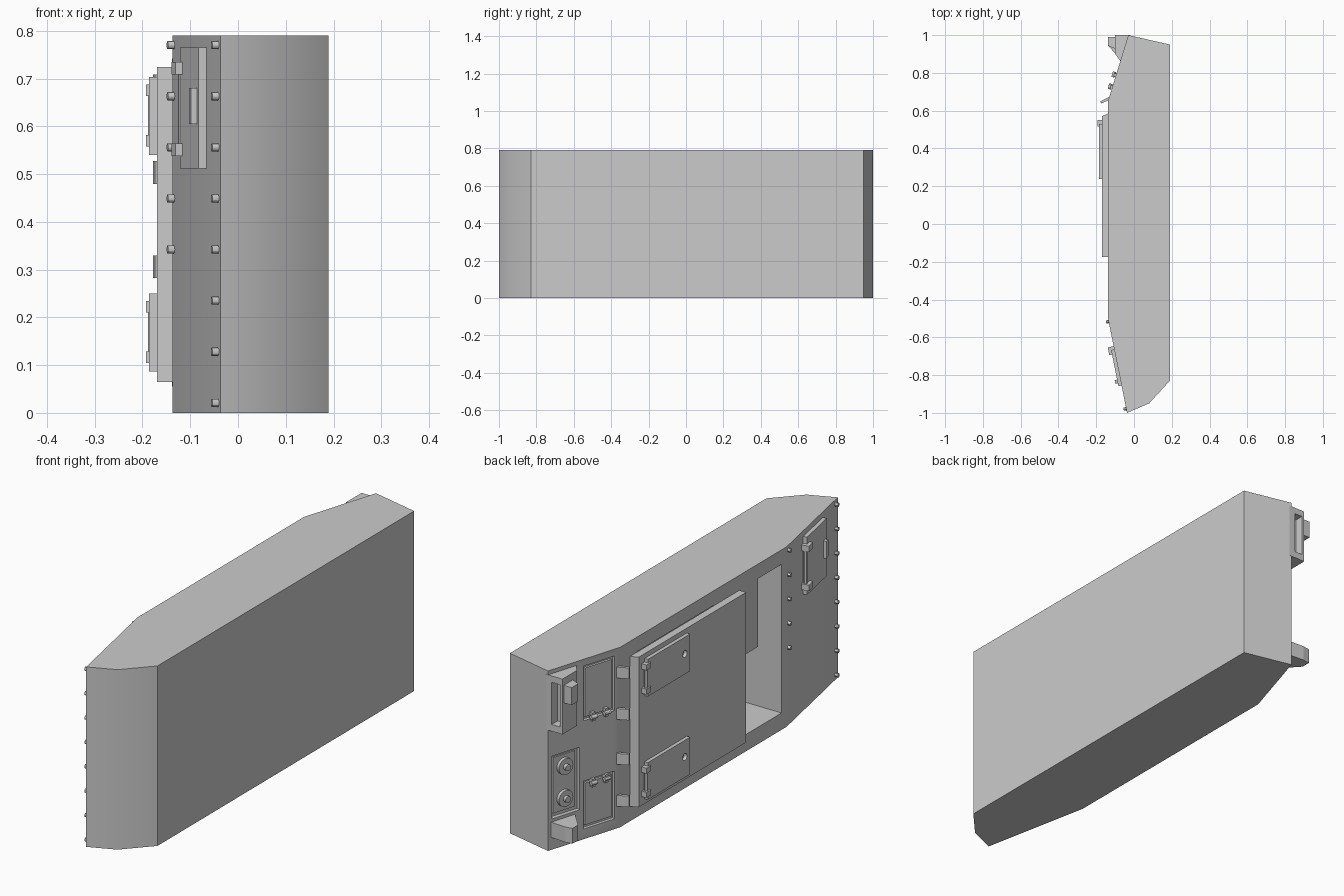
import bpy, bmesh
from math import radians
from mathutils import Vector, Matrix

if "Cube" in bpy.data.objects:
    bpy.data.objects.remove(bpy.data.objects["Cube"])

steel = bpy.data.materials.new("grey_steel")
steel.use_nodes = True
GREY = (0.6, 0.6, 0.6, 1)
steel.diffuse_color = GREY
steel.node_tree.nodes["Principled BSDF"].inputs["Base Color"].default_value = GREY


def finish(name, bm):
    bmesh.ops.recalc_face_normals(bm, faces=bm.faces)
    mesh = bpy.data.meshes.new(name)
    bm.to_mesh(mesh)
    bm.free()
    mesh.materials.append(steel)
    ob = bpy.data.objects.new(name, mesh)
    bpy.context.collection.objects.link(ob)
    return ob


def prism(name, pts, z0, z1):
    """Vertical prism over a plan outline."""
    bm = bmesh.new()
    face = bm.faces.new([bm.verts.new((x, y, z0)) for x, y in pts])
    ext = bmesh.ops.extrude_face_region(bm, geom=[face])["geom"]
    bmesh.ops.translate(bm, vec=(0, 0, z1 - z0),
                        verts=[v for v in ext if isinstance(v, bmesh.types.BMVert)])
    return finish(name, bm)


def rod(name, a, b, r, sides=12):
    a, b = Vector(a), Vector(b)
    bm = bmesh.new()
    turn = (b - a).to_track_quat('Z', 'Y').to_matrix().to_4x4()
    bmesh.ops.create_cone(bm, cap_ends=True, segments=sides, radius1=r, radius2=r,
                          depth=(b - a).length, matrix=Matrix.Translation((a + b) / 2) @ turn)
    ob = finish(name, bm)
    smooth(ob)
    return ob


def activate(ob):
    bpy.ops.object.select_all(action='DESELECT')
    ob.select_set(True)
    bpy.context.view_layer.objects.active = ob


def smooth(ob):
    activate(ob)
    bpy.ops.object.shade_smooth_by_angle(angle=radians(30))


def cut(ob, cutters):
    for c in cutters:
        mod = ob.modifiers.new("cut", 'BOOLEAN')
        mod.operation, mod.solver, mod.object = 'DIFFERENCE', 'EXACT', c
        activate(ob)
        bpy.ops.object.modifier_apply(modifier=mod.name)
        bpy.data.objects.remove(c)


class Wall:
    """Upright wall: places parts by distance along it and outward from it."""
    def __init__(self, start, end):
        self.o = Vector(start)
        self.t = (Vector(end) - self.o).normalized()
        self.n = Vector((self.t.y, -self.t.x))
        if self.n.x > 0:
            self.n = -self.n

    def at(self, along, out):
        return self.o + self.t * along + self.n * out

    def pos(self, along, out, z):
        return (*self.at(along, out), z)

    def box(self, name, a0, a1, o0, o1, z0, z1):
        return prism(name, [self.at(a0, o0), self.at(a1, o0), self.at(a1, o1), self.at(a0, o1)], z0, z1)


REAR, REAR_BEND = (-0.03, 1), (-0.137, 0.653)
FRONT_BEND, FRONT = (-0.137, -0.502), (-0.037, -1)
rear = Wall(REAR, REAR_BEND)
side = Wall(REAR_BEND, FRONT_BEND)
front = Wall(FRONT_BEND, FRONT)
flat = Wall((0, 0), (0, 1))     # along is y, out is -x

# Main body with doorway and shallow panel recesses
body = prism("body", [REAR, (0.19, 0.95), (0.19, -0.83), (0.08, -0.95), FRONT, FRONT_BEND, REAR_BEND], 0, 0.79)
HATCHES = ((0.52, 0.76, 0.53), (0.045, 0.255, 0.24))     # bottom, top, hinge height
cutters = [flat.box("doorway_cutter", -0.467, 0.54, -0.15, 0.2, 0.074, 0.726),
           rear.box("panel_cutter", 0.02, 0.16, -0.018, 0.05, 0.135, 0.41)]
for z0, z1, _ in HATCHES:
    cutters.append(rear.box("hatch_cutter", 0.178, 0.335, -0.014, 0.05, z0, z1))
cut(body, cutters)
smooth(body)

# Rear inset hatches with paired hinges
for z0, z1, zh in HATCHES:
    rear.box("rear_hatch", 0.19, 0.323, -0.02, -0.004, z0 + 0.013, z1 - 0.013)
    for a in (0.222, 0.288):
        rear.box("rear_hatch_hinge", a - 0.008, a + 0.008, -0.01, 0.012, zh - 0.018, zh + 0.018)
        rod("rear_hatch_pin", rear.pos(a - 0.015, 0.012, zh), rear.pos(a + 0.015, 0.012, zh), 0.009)

# Connector panel with two round caps
rear.box("connector_plate", 0.035, 0.145, -0.025, -0.012, 0.15, 0.395)
for z in (0.345, 0.205):
    rod("connector_cap", rear.pos(0.09, -0.014, z), rear.pos(0.09, 0.002, z), 0.036, 20)
    rod("connector_knob", rear.pos(0.09, 0, z), rear.pos(0.09, 0.016, z), 0.014)

# Lamp housing, open toward the back, with a side block
housing = prism("lamp_housing", [(-0.02, 1), (-0.1, 1), (-0.1, 0.9), (-0.07, 0.86)], 0.53, 0.773)
cut(housing, [flat.box("lamp_cutter", 0.96, 1.1, 0.048, 0.088, 0.56, 0.745)])
prism("lamp_block", [(-0.095, 0.99), (-0.138, 0.99), (-0.138, 0.945), (-0.095, 0.925)], 0.665, 0.742)

# Lower wedge step
prism("rear_step", [(-0.03, 0.985), (-0.105, 0.99), (-0.138, 0.985), (-0.138, 0.945), (-0.07, 0.87)], 0.055, 0.122)

# Sliding door, its guide plate and slanted brackets
prism("door", [(-0.137, 0.585), (-0.17, 0.57), (-0.17, -0.175), (-0.137, -0.175)], 0.065, 0.724)
flat.box("door_inner_plate", -0.305, 0, 0.12, 0.136, 0.426, 0.726)
for z in (0.685, 0.503, 0.306, 0.122):
    prism("door_bracket", [(-0.132, 0.672), (-0.178, 0.65), (-0.174, 0.638), (-0.132, 0.656)], z - 0.024, z + 0.024)

# Two small hatches on the door, each with a lock hole and hinge rod
for z0, z1 in ((0.54, 0.703), (0.087, 0.25)):
    mid = (z0 + z1) / 2
    hatch = flat.box("door_hatch", 0.237, 0.53, 0.168, 0.186, z0, z1)
    cut(hatch, [rod("lock_cutter", (-0.2, 0.273, mid + 0.008), (-0.1716, 0.273, mid + 0.008), 0.015, 16)])
    for z in (mid - 0.052, mid + 0.054):
        flat.box("door_hatch_hinge", 0.517, 0.55, 0.168, 0.193, z - 0.012, z + 0.012)
    rod("door_hatch_rod", (-0.18, 0.535, mid - 0.05), (-0.18, 0.535, mid + 0.05), 0.008)

# Front hatch with hinges, hinge rod and handle
front.box("front_hatch", 0.165, 0.36, -0.005, 0.017, 0.512, 0.765)
for z in (0.551, 0.722):
    front.box("front_hatch_hinge", 0.148, 0.19, -0.002, 0.032, z - 0.013, z + 0.013)
rod("front_hatch_rod", front.pos(0.16, 0.012, 0.55), front.pos(0.16, 0.012, 0.72), 0.008)
front.box("front_hatch_handle", 0.325, 0.345, 0.012, 0.03, 0.605, 0.68)

# Rivet columns at both edges of the front face
for i in range(8):
    z = 0.77 - 0.107 * i
    for a in ((0.015, 0.485) if i < 5 else (0.485,)):
        rod("rivet", front.pos(a, -0.005, z), front.pos(a, 0.014, z), 0.0085)
